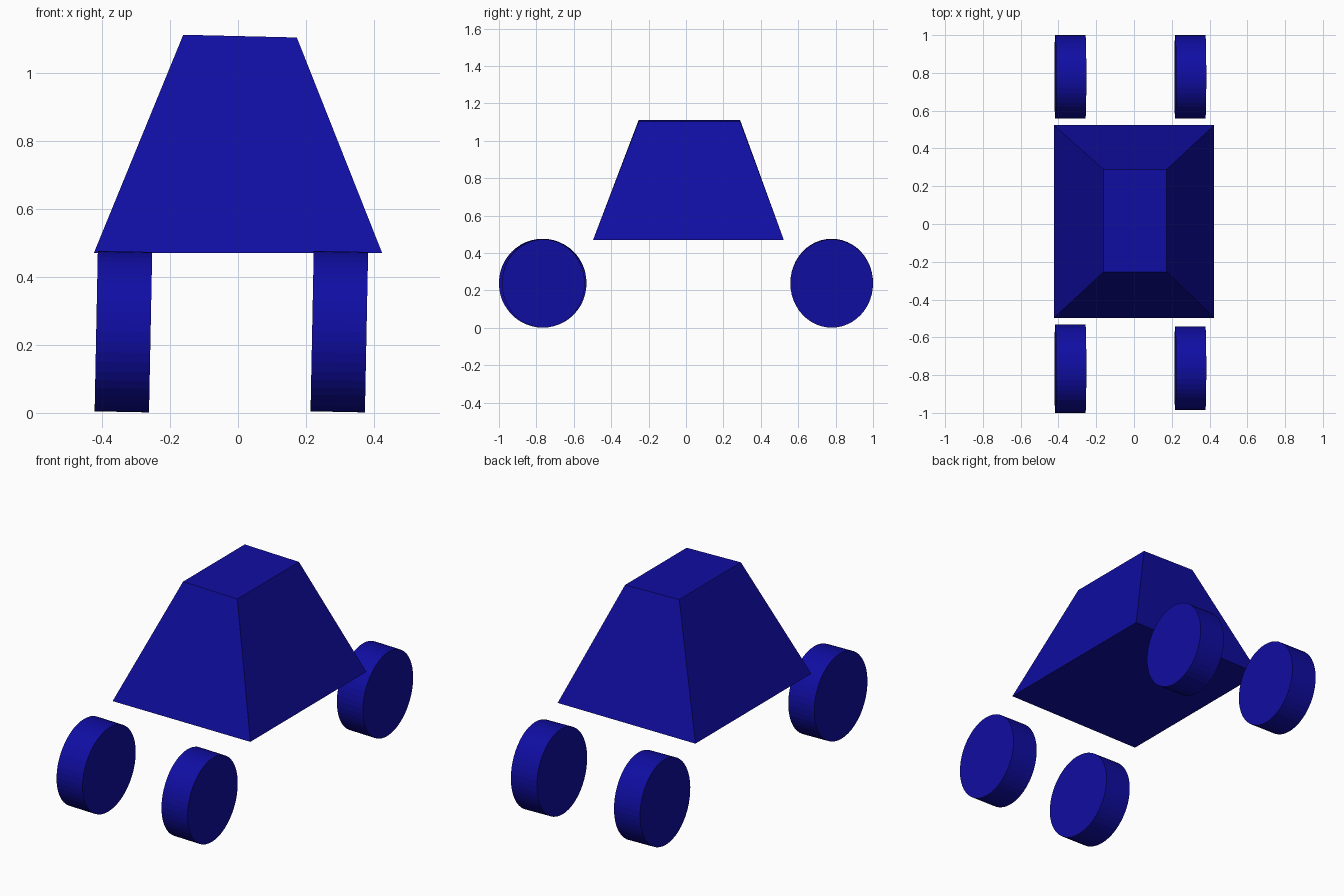
import bpy, bmesh, math
from mathutils import Matrix

if "Cube" in bpy.data.objects:
    bpy.data.objects.remove(bpy.data.objects["Cube"])

blue = bpy.data.materials.new("deep_blue")
blue.diffuse_color = (0.005, 0.004, 0.36, 1.0)
blue.use_nodes = True
blue.node_tree.nodes["Principled BSDF"].inputs["Base Color"].default_value = blue.diffuse_color


def finish(name, bm):
    bmesh.ops.recalc_face_normals(bm, faces=bm.faces)
    mesh = bpy.data.meshes.new(name)
    bm.to_mesh(mesh)
    bm.free()
    mesh.materials.append(blue)
    obj = bpy.data.objects.new(name, mesh)
    bpy.context.collection.objects.link(obj)
    return obj


# Tapered cabin: a cube whose top is pulled in, the roof leaning slightly down to the right
bm = bmesh.new()
bmesh.ops.create_cube(bm, size=2)
for v in bm.verts:
    sx, sy, top = v.co.x, v.co.y, v.co.z > 0
    if top:
        v.co = (0.006 + 0.167 * sx, 0.018 + 0.271 * sy, 1.108 - 0.004 * sx)
    else:
        v.co = (0.424 * sx, 0.013 + 0.51 * sy, 0.47)
finish("cabin", bm)


# Wheels: squat cylinders on the x axis, leaning a touch to the right
def wheel(name, x, y, radius_y):
    bm = bmesh.new()
    bmesh.ops.create_cone(bm, cap_ends=True, segments=48, radius1=1, radius2=1, depth=0.16)
    bm.transform(Matrix.Rotation(math.pi / 2, 4, 'Y'))
    bm.transform(Matrix.Diagonal((1, radius_y, 0.236, 1)))
    obj = finish(name, bm)
    obj.location = (x, y, 0.239)
    obj.rotation_euler.y = 0.02


wheel("front_left_wheel", -0.337, -0.766, 0.234)
wheel("front_right_wheel", 0.298, -0.763, 0.221)
wheel("back_left_wheel", -0.337, 0.779, 0.221)
wheel("back_right_wheel", 0.298, 0.779, 0.221)
